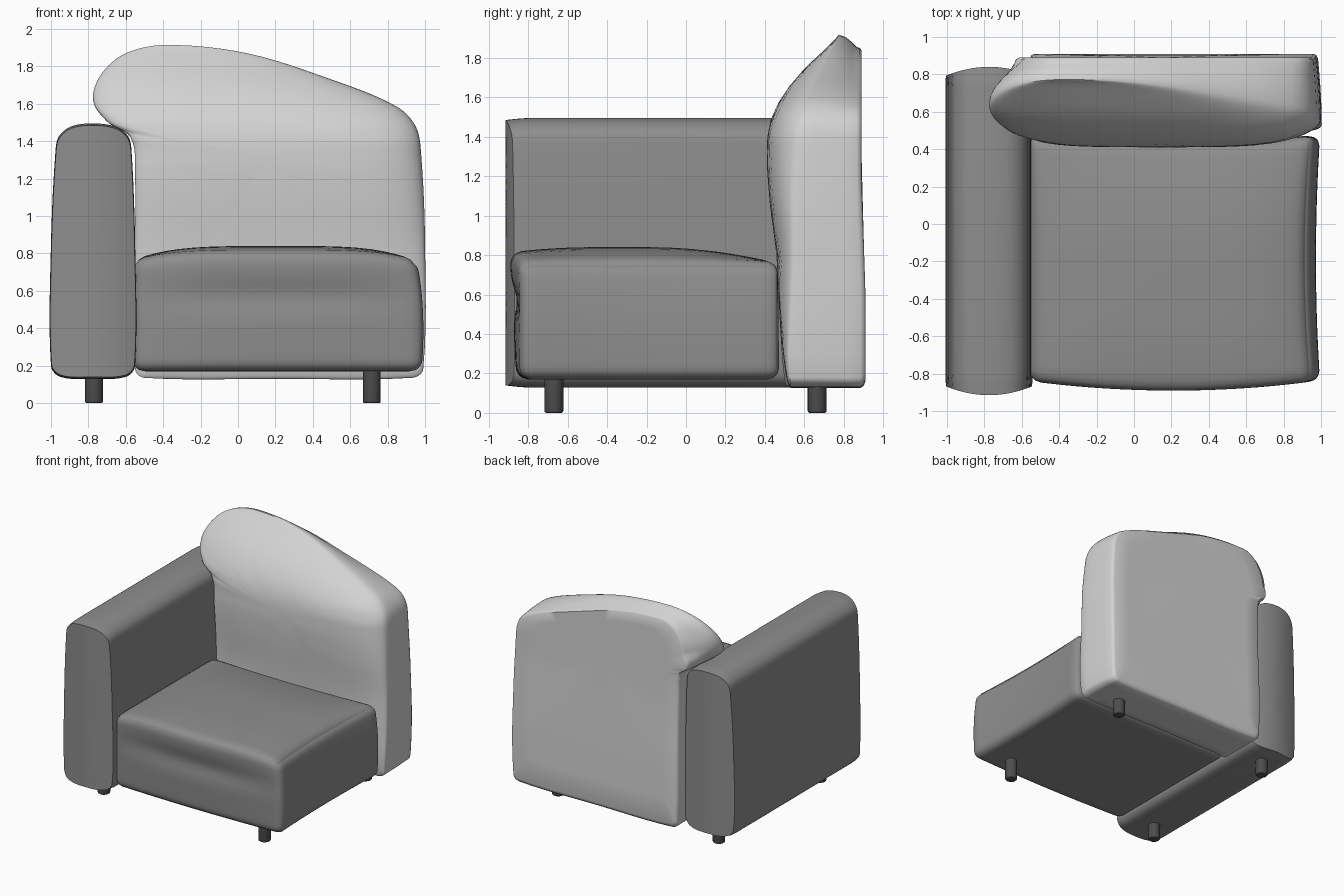
import bpy, bmesh, math
from mathutils import Vector

old = bpy.data.objects.get("Cube")
if old:
    bpy.data.objects.remove(old, do_unlink=True)


def material(name, value):
    m = bpy.data.materials.new(name)
    m.use_nodes = True
    color = (value, value, value, 1)
    m.diffuse_color = color
    m.node_tree.nodes["Principled BSDF"].inputs["Base Color"].default_value = color
    return m


light_fabric = material("light grey fabric", 0.65)
dark_fabric = material("dark grey fabric", 0.27)
leg_finish = material("charcoal leg", 0.075)


def finish(bm, name, mat, angle=40):
    bmesh.ops.recalc_face_normals(bm, faces=bm.faces)
    mesh = bpy.data.meshes.new(name)
    bm.to_mesh(mesh)
    bm.free()
    mesh.materials.append(mat)
    ob = bpy.data.objects.new(name, mesh)
    bpy.context.collection.objects.link(ob)
    bpy.ops.object.select_all(action='DESELECT')
    ob.select_set(True)
    bpy.context.view_layer.objects.active = ob
    bpy.ops.object.shade_smooth_by_angle(angle=math.radians(angle))


def clamp(v):
    return max(0, min(1, v))


def smooth_outline(points, steps=6):
    """Closed Hermite curve through 2D points, straight on long runs."""
    p = [Vector(q) for q in points]
    n = len(p)
    tangent = [(p[(i + 1) % n] - p[i - 1]).normalized() for i in range(n)]
    out = []
    for i in range(n):
        a, b = p[i], p[(i + 1) % n]
        size = (b - a).length
        for k in range(steps):
            t = k / steps
            h = t * t * (3 - 2 * t)
            out.append(a * (1 - h) + b * h + size * t * (1 - t) *
                       ((1 - t) * tangent[i] - t * tangent[(i + 1) % n]))
    return out


def table(rows, v):
    """Linear lookup in rows of (key, value)."""
    if v <= rows[0][0]:
        return rows[0][1]
    for (a, x), (b, y) in zip(rows, rows[1:]):
        if v <= b:
            return x + (y - x) * (v - a) / (b - a)
    return rows[-1][1]


def loft(name, rings, start, end, mat):
    bm = bmesh.new()
    loops = [[bm.verts.new(co) for co in ring] for ring in rings]
    n = len(loops[0])
    for a, b in zip(loops, loops[1:]):
        for i in range(n):
            j = (i + 1) % n
            bm.faces.new((a[i], a[j], b[j], b[i]))
    for loop, co in ((loops[0], start), (loops[-1], end)):
        tip = bm.verts.new(co)
        for i in range(n):
            bm.faces.new((loop[i], loop[(i + 1) % n], tip))
    finish(bm, name, mat)


def cushion(name, low, high, radius, mat, shape, cuts=22):
    """Rounded box, reshaped by shape(position, unit coordinates)."""
    bm = bmesh.new()
    bmesh.ops.create_cube(bm, size=2)
    bmesh.ops.subdivide_edges(bm, edges=bm.edges[:], cuts=cuts, use_grid_fill=True)
    low, high = Vector(low), Vector(high)
    mid, half = (low + high) / 2, (high - low) / 2
    for v in bm.verts:
        unit = Vector([math.sin(c * math.pi / 2) for c in v.co])
        p = Vector([u * h for u, h in zip(unit, half)])
        core = Vector([max(radius - h, min(h - radius, c)) for c, h in zip(p, half)])
        if (p - core).length > 0:
            p = core + (p - core).normalized() * radius
        v.co = shape(p + mid, unit)
    finish(bm, name, mat)


# Arm: domed profile run front to back, with softly bulging ends
arm_profile = smooth_outline([
    (-0.78, 0.13), (-0.95, 0.14), (-1.0, 0.2), (-1.0, 0.85), (-0.975, 1.36),
    (-0.955, 1.43), (-0.89, 1.48), (-0.78, 1.495), (-0.66, 1.48), (-0.59, 1.43),
    (-0.57, 1.36), (-0.55, 0.85), (-0.55, 0.2), (-0.6, 0.14)])
arm_mid = Vector((-0.775, 0.8))


def arm_ring(y, scale, sign):
    ring = []
    for q in arm_profile:
        p = arm_mid + (q - arm_mid) * scale
        bulge = 0.045 * (1 - ((p.x - arm_mid.x) / 0.225) ** 2)
        ring.append((p.x, y + sign * bulge, p.y))
    return ring


ends = (0.3, 0.6, 0.85, 0.95, 0.985)
arm_rings = [arm_ring(-0.87, s, -1) for s in ends]
arm_rings += [arm_ring(y, s, 0) for y, s in
              ((-0.85, 0.995), (-0.8, 1), (0.73, 1), (0.78, 0.995))]
arm_rings += [arm_ring(0.795, s, 1) for s in reversed(ends)]
loft("arm", arm_rings, (-0.775, -0.915, 0.8), (-0.775, 0.84, 0.8), dark_fabric)

# Backrest: sweeping asymmetric outline, flat behind and full in front
back_outline = smooth_outline([
    (0.2, 0.13), (0.93, 0.135), (0.99, 0.18), (1.0, 0.85), (0.98, 1.32),
    (0.95, 1.48), (0.84, 1.59), (0.5, 1.73), (0.05, 1.87), (-0.38, 1.915),
    (-0.6, 1.87), (-0.73, 1.76), (-0.775, 1.62), (-0.7, 1.505), (-0.575, 1.42),
    (-0.55, 1.25), (-0.55, 0.18), (-0.5, 0.135)])
back_mid = Vector((0.15, 1.3))
right_edge = [(0.13, 0.51), (0.76, 0.51), (1.25, 0.47), (1.42, 0.48), (1.505, 0.54),
              (1.62, 0.63), (1.75, 0.69), (1.92, 0.775)]
left_edge = [(0.13, 0.53), (0.3, 0.52), (0.76, 0.55), (1.1, 0.56), (1.4, 0.59),
             (1.6, 0.64), (1.75, 0.7), (1.92, 0.775)]
belly = [(0.13, 0.48), (0.8, 0.46), (1.05, 0.425), (1.25, 0.41), (1.4, 0.412),
         (1.5, 0.43), (1.6, 0.475), (1.7, 0.535), (1.79, 0.61), (1.86, 0.68), (1.92, 0.76)]


def edge_y(q):
    return table(right_edge if q.x < -0.4 else left_edge, q.y)


def rear_point(q):
    """Outline drawn in behind the top roll."""
    pull = 0.45 * clamp((q.y - 1.38) / 0.25) * max(0, -0.4 - q.x)
    return Vector((q.x + pull - 0.02 * clamp((q.x - 0.9) / 0.1),
                   q.y - 0.06 * clamp((q.y - 1.4) / 0.4)))


def rear_y(z):
    return 0.89 + 0.02 * clamp((1.2 - z) / 0.6)


back_rings = []
for scale, inset in ((0.4, 0), (0.8, 0), (0.97, 0), (0.99, 0.008), (1, 0.025)):
    ring = []
    for q in back_outline:
        p = back_mid + (rear_point(q) - back_mid) * scale
        ring.append((p.x, rear_y(p.y) - inset, p.y))
    back_rings.append(ring)
for t in (0.2, 0.4, 0.6, 0.8, 1):
    ring = []
    for q in back_outline:
        p = rear_point(q).lerp(q, math.sin(t * math.pi / 2))
        y = rear_y(q.y) - 0.025
        ring.append((p.x, y + (edge_y(q) - y) * t, p.y))
    back_rings.append(ring)
for t in (0.005, 0.015, 0.03, 0.06, 0.1, 0.15, 0.21, 0.3, 0.42, 0.55, 0.7, 0.85):
    blend = math.sqrt(1 - (1 - t) ** 4)
    ring = []
    for q in back_outline:
        p = q.lerp(back_mid, t)
        edge = edge_y(q)
        ring.append((p.x, edge + (table(belly, p.y) - edge) * blend, p.y))
    back_rings.append(ring)
loft("backrest", back_rings, (0.15, 0.89, 1.3), (0.15, 0.41, 1.3), light_fabric)


# Seat: crowned top, overhanging front roll and drawn-in sides
def seat_shape(p, u):
    height = (u.z + 1) / 2
    across, along = 1 - u.x ** 2, 1 - u.y ** 2
    side = max(0, u.x)
    p.z += 0.075 * height ** 2 * (1 - u.x ** 4) * (1 - max(0, abs(u.y + 0.2) - 0.2) ** 2)
    p.x += side * (0.012 * (1 - u.z ** 2) - 0.025 * height ** 3)
    p.x -= 0.03 * side * along * (0.6 + 0.4 * height)
    front = max(0, -u.y)
    p.y -= front * (0.02 + 0.035 * height) * across
    p.y += front * 0.025 * across * math.exp(-((p.z - 0.57) / 0.08) ** 2)
    p.y += 0.012 * max(0, u.y) * (1 - 3 * across * height)
    return p


cushion("seat", (-0.56, -0.84, 0.17), (0.985, 0.46, 0.765), 0.06, dark_fabric, seat_shape)

# Legs
for x, side in ((-0.77, "right"), (0.715, "left")):
    for y, end in ((-0.67, "front"), (0.665, "back")):
        bm = bmesh.new()
        bmesh.ops.create_cone(bm, cap_ends=True, segments=24, radius1=0.048,
                              radius2=0.048, depth=0.18)
        rim = [e for e in bm.edges if all(v.co.z < 0 for v in e.verts)]
        bmesh.ops.bevel(bm, geom=rim, offset=0.01, segments=3, affect='EDGES', profile=0.5)
        bmesh.ops.translate(bm, verts=bm.verts, vec=(x, y, 0.09))
        finish(bm, f"{end}_{side}_leg", leg_finish)
